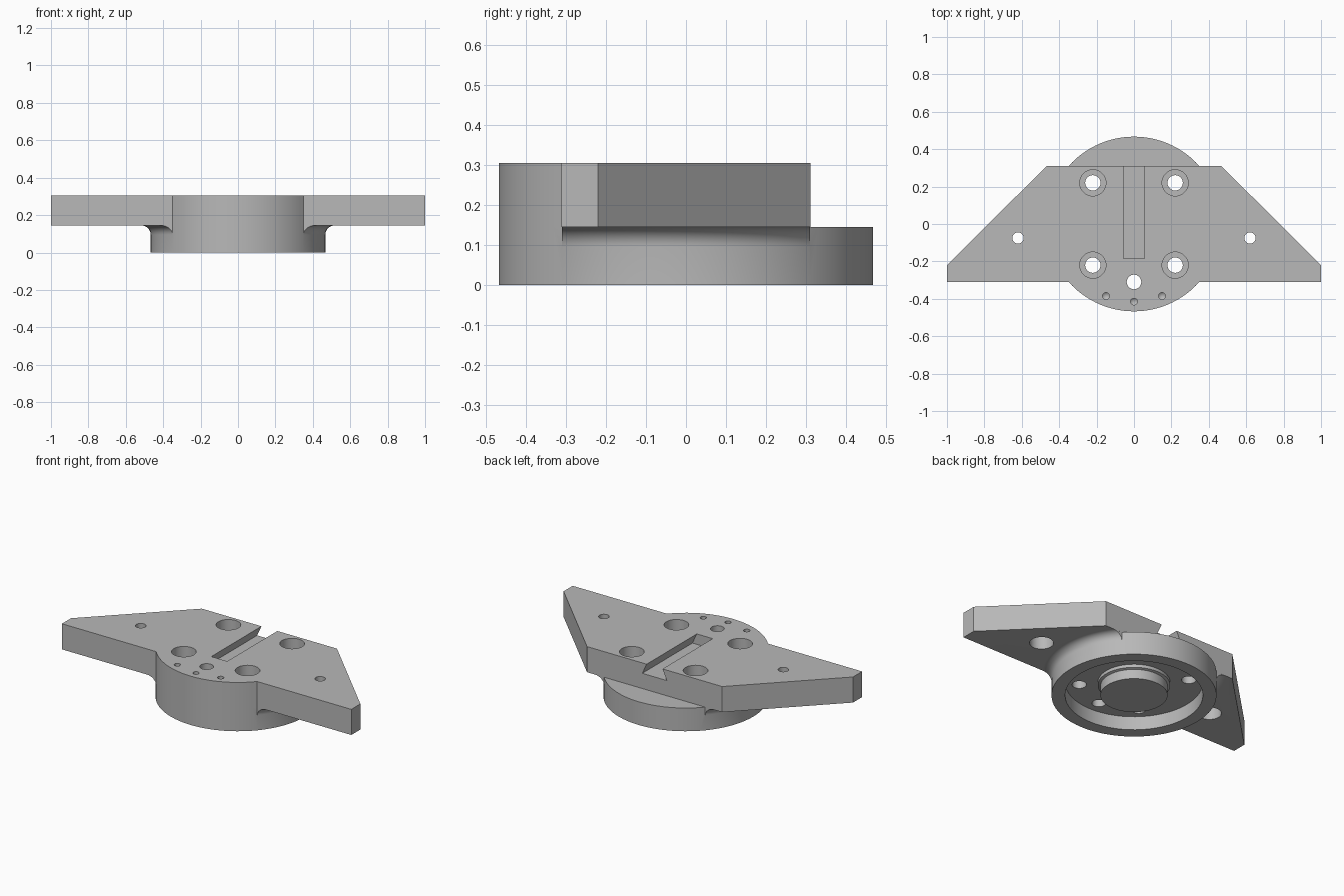
import bpy, bmesh, math

cube = bpy.data.objects.get("Cube")
if cube:
    bpy.data.objects.remove(cube, do_unlink=True)

grey = bpy.data.materials.new("machined_grey")
grey.use_nodes = True
grey.diffuse_color = (0.48, 0.48, 0.48, 1)
grey.node_tree.nodes["Principled BSDF"].inputs["Base Color"].default_value = (0.48, 0.48, 0.48, 1)

R, EDGE = 0.467, 0.31            # disc radius, plate half depth
UNDER, TOP = 0.145, 0.305        # plate underside and top
FLOOR = 0.085                    # depth of the recess underneath


def finish(name, bm):
    bmesh.ops.recalc_face_normals(bm, faces=bm.faces)
    mesh = bpy.data.meshes.new(name)
    bm.to_mesh(mesh)
    bm.free()
    mesh.materials.append(grey)
    ob = bpy.data.objects.new(name, mesh)
    bpy.context.collection.objects.link(ob)
    return ob


def prism(name, points, vector):
    """Extrude a closed outline of 3D points."""
    bm = bmesh.new()
    face = bm.faces.new([bm.verts.new(p) for p in points])
    new = bmesh.ops.extrude_face_region(bm, geom=[face])["geom"]
    bmesh.ops.translate(bm, vec=vector, verts=[v for v in new if isinstance(v, bmesh.types.BMVert)])
    return finish(name, bm)


def turned(name, profile, x=0, y=0, n=96):
    """Turn (radius, z) points, listed bottom to top, into a closed solid."""
    bm = bmesh.new()
    rings = []
    for r, z in profile:
        if r == 0:
            rings.append([bm.verts.new((x, y, z))] * n)
        else:
            rings.append([bm.verts.new((x + r * math.cos(math.tau * i / n),
                                        y + r * math.sin(math.tau * i / n), z)) for i in range(n)])
    for a, b in zip(rings, rings[1:]):
        for i in range(n):
            j = (i + 1) % n
            bm.faces.new(dict.fromkeys([a[i], a[j], b[j], b[i]]))
    if profile[0][0]:
        bm.faces.new(rings[0][::-1])
    if profile[-1][0]:
        bm.faces.new(rings[-1])
    return finish(name, bm)


def combine(target, tool, operation):
    mod = target.modifiers.new(operation.lower(), 'BOOLEAN')
    mod.operation, mod.object, mod.solver = operation, tool, 'EXACT'
    bpy.context.view_layer.objects.active = target
    bpy.ops.object.modifier_apply(modifier=mod.name)
    bpy.data.objects.remove(tool, do_unlink=True)


def drill(profile, x, y, n=40):
    combine(body, turned("drill", profile, x, y, n), 'DIFFERENCE')


# Round base
body = turned("mounting_plate", [(R, 0), (R, UNDER)])

# Winged plate whose front edge bulges out with the base
chord = math.sqrt(R * R - EDGE * EDGE)
arc = [(R * math.cos(a), R * math.sin(a)) for a in (math.tau * i / 96 for i in range(48, 96))]
outline = [(-1, -EDGE), (-chord, -EDGE)]
outline += [p for p in arc if p[1] < -EDGE - 0.002]
outline += [(chord, -EDGE), (1, -EDGE), (1, -0.22), (R, EDGE), (-R, EDGE), (-1, -0.22)]
combine(body, prism("wings", [(x, y, UNDER) for x, y in outline], (0, 0, TOP - UNDER)), 'UNION')

# Concave fillet between base and wings, trimmed to the plate depth
f = 0.05
curve = [(R + f - f * math.cos(t), UNDER - f + f * math.sin(t))
         for t in (math.pi / 2 * i / 8 for i in range(9))]
fillet = turned("fillet", [(R - 0.02, 0.07), (R - 0.02, UNDER - f)] + curve + [(R + f, UNDER + 0.02)])
d = EDGE - 0.0005
slab = prism("slab", [(-1, -d, 0), (1, -d, 0), (1, d, 0), (-1, d, 0)], (0, 0, 1))
combine(fillet, slab, 'INTERSECT')
combine(body, fillet, 'UNION')

# Recess underneath with a central stepped boss
combine(body, turned("recess", [(0.39, -0.1), (0.39, FLOOR)]), 'DIFFERENCE')
combine(body, turned("boss", [(0.19, 0), (0.19, 0.06), (0.205, 0.065), (0.205, 0.1)]), 'UNION')

# Dovetail slot open at the back
w, s, depth = 0.055, 0.03, 0.065
section = [(-w, TOP + 0.1), (-w, TOP), (-w - s, TOP - depth),
           (w + s, TOP - depth), (w, TOP), (w, TOP + 0.1)]
combine(body, prism("slot", [(x, -0.185, z) for x, z in section], (0, 0.7, 0)), 'DIFFERENCE')

# Bolt holes, counterbored from above
for x in (-0.22, 0.22):
    for y in (-0.22, 0.22):
        drill([(0.041, -0.1), (0.041, 0.19), (0.07, 0.19), (0.07, 0.4)], x, y)

# Wing holes, counterbored from below
for x in (-0.62, 0.62):
    drill([(0.068, 0.05), (0.068, 0.225), (0.03, 0.225), (0.03, 0.4)], x, -0.075)

# Front through hole and three small blind holes
drill([(0.039, -0.1), (0.039, 0.4)], 0, -EDGE)
for x, y in ((-0.15, -0.385), (0, -0.415), (0.15, -0.385)):
    drill([(0, 0.235), (0.018, 0.25), (0.018, 0.4)], x, y, 24)

# Smooth round walls, crisp edges
bpy.ops.object.select_all(action='DESELECT')
body.select_set(True)
bpy.context.view_layer.objects.active = body
bpy.ops.object.shade_smooth_by_angle(angle=math.radians(25))
